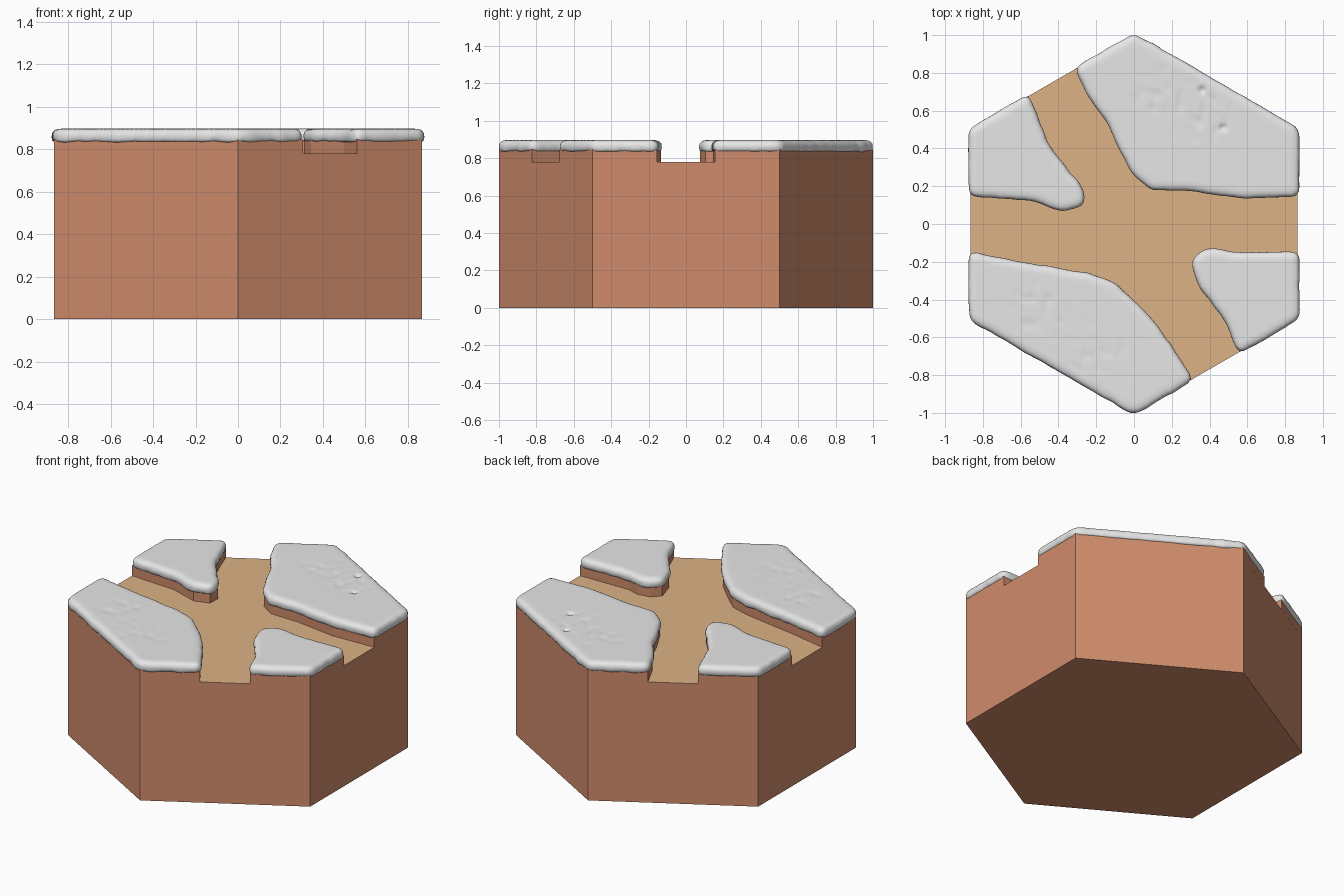
import bpy, bmesh, math
from mathutils import Vector, noise

default = bpy.data.objects.get("Cube")
if default:
    bpy.data.objects.remove(default)

ROAD_Z, BANK_Z = 0.78, 0.845


def material(name, color):
    m = bpy.data.materials.new(name)
    m.use_nodes = True
    m.diffuse_color = (*color, 1)
    m.node_tree.nodes["Principled BSDF"].inputs["Base Color"].default_value = (*color, 1)
    return m


dirt = material("brown dirt", (0.63, 0.265, 0.15))
path = material("tan path", (0.72, 0.45, 0.235))
snow = material("white snow", (0.82, 0.82, 0.82))


def add_object(name, bm, *mats):
    bmesh.ops.recalc_face_normals(bm, faces=bm.faces)
    mesh = bpy.data.meshes.new(name)
    bm.to_mesh(mesh)
    bm.free()
    obj = bpy.data.objects.new(name, mesh)
    bpy.context.collection.objects.link(obj)
    for m in mats:
        mesh.materials.append(m)
    return obj


def loft(rings):
    """Closed solid through a stack of equal-length rings."""
    bm = bmesh.new()
    loops = [[bm.verts.new(p) for p in ring] for ring in rings]
    for a, b in zip(loops, loops[1:]):
        for i in range(len(a)):
            j = (i + 1) % len(a)
            bm.faces.new((a[i], a[j], b[j], b[i]))
    bm.faces.new(loops[0][::-1])
    bm.faces.new(loops[-1])
    return bm


def prism(outline, low, high):
    return loft([[(x, y, z) for x, y in outline] for z in (low, high)])


def rounded_outline(outline, step=0.02):
    """Evenly spaced points along the outline with softened corners."""
    pts = []
    for a, b in zip(outline, outline[1:] + outline[:1]):
        a, b = Vector(a), Vector(b)
        n = max(1, round((b - a).length / step))
        pts += [a.lerp(b, i / n) for i in range(n)]
    for _ in range(3):
        pts = [(pts[i - 1] + 2 * p + pts[(i + 1) % len(pts)]) / 4
               for i, p in enumerate(pts)]
    return pts


# Snow edge profile: outward offset and height
PROFILE = [(-0.03, 0.838), (0.0, 0.834), (0.008, 0.843), (0.011, 0.858),
           (0.009, 0.875), (0.0, 0.888), (-0.014, 0.895), (-0.035, 0.897)]
# Dented patches (x, y, radius) and small pits in the snow
DENTS = [(0.13, 0.7, 0.13), (0.38, 0.58, 0.16), (-0.2, -0.72, 0.16), (-0.5, -0.45, 0.15)]
PITS = [(0.36, 0.71), (0.47, 0.51)]


def snow_slab(name, outline):
    pts = rounded_outline(outline)
    rings = []
    for offset, z in PROFILE:
        ring = []
        for i, p in enumerate(pts):
            t = (pts[(i + 1) % len(pts)] - pts[i - 1]).normalized()
            n = noise.noise(Vector((p.x * 14, p.y * 14, 3)))
            q = p + Vector((t.y, -t.x)) * (offset + 0.006 * n)
            drop = 0.007 * n if z < 0.85 else 0
            ring.append((q.x, q.y, z - drop))
        rings.append(ring)
    obj = add_object(name, loft(rings), snow)

    # Even out the surface so it can be dented
    mod = obj.modifiers.new("Remesh", 'REMESH')
    mod.mode = 'VOXEL'
    mod.voxel_size = 0.012
    mod.use_smooth_shade = True
    deps = bpy.context.evaluated_depsgraph_get()
    mesh = bpy.data.meshes.new_from_object(obj.evaluated_get(deps))
    obj.modifiers.clear()
    old, obj.data = obj.data, mesh
    bpy.data.meshes.remove(old)
    mesh.name = name
    if not mesh.materials:
        mesh.materials.append(snow)

    for v in mesh.vertices:
        if v.co.z < 0.885:
            continue
        x, y = v.co.x, v.co.y
        n = max(0, noise.noise(Vector((x * 22 + y * 8, y * 14, 0))))
        fade = sum(math.exp(-((x - a) ** 2 + (y - b) ** 2) / r ** 2) for a, b, r in DENTS)
        pit = sum(math.exp(-((x - a) ** 2 + (y - b) ** 2) / 0.0002) for a, b in PITS)
        v.co.z -= 0.009 * n * min(fade, 1) + 0.02 * pit
    for poly in mesh.polygons:
        poly.use_smooth = True


# Hexagonal ground block with the path as its top face
corners = [(math.sin(k * math.pi / 3), math.cos(k * math.pi / 3)) for k in range(6)]
ground = add_object("ground_block", prism(corners, 0, ROAD_Z), dirt, path)
for poly in ground.data.polygons:
    poly.material_index = 1 if poly.normal.z > 0.5 else 0

# Raised banks between the branches of the path, each capped with snow
W = 0.866
BANKS = {
    "back_left_side": [
        (-0.305, 0.824), (0, 1), (W, 0.5), (W, 0.155), (0.57, 0.145), (0.3, 0.185),
        (0.1, 0.19), (0.01, 0.25), (-0.07, 0.4), (-0.13, 0.54), (-0.235, 0.68)],
    "front_right_side": [
        (0.305, -0.824), (0, -1), (-W, -0.5), (-W, -0.155), (-0.6, -0.21),
        (-0.25, -0.27), (-0.12, -0.31), (-0.01, -0.41), (0.1, -0.52), (0.19, -0.65)],
    "back_right_side": [
        (-W, 0.155), (-W, 0.5), (-0.56, 0.677), (-0.515, 0.55), (-0.45, 0.4),
        (-0.34, 0.26), (-0.27, 0.18), (-0.275, 0.105), (-0.37, 0.075), (-0.55, 0.135)],
    "front_left_side": [
        (W, -0.155), (W, -0.5), (0.56, -0.677), (0.5, -0.52), (0.345, -0.32),
        (0.31, -0.2), (0.36, -0.15), (0.44, -0.135), (0.52, -0.16)],
}
for side, outline in BANKS.items():
    outline = outline[::-1]
    add_object("dirt_bank_" + side, prism(outline, ROAD_Z, BANK_Z), dirt)
    snow_slab("snow_cap_" + side, outline)
